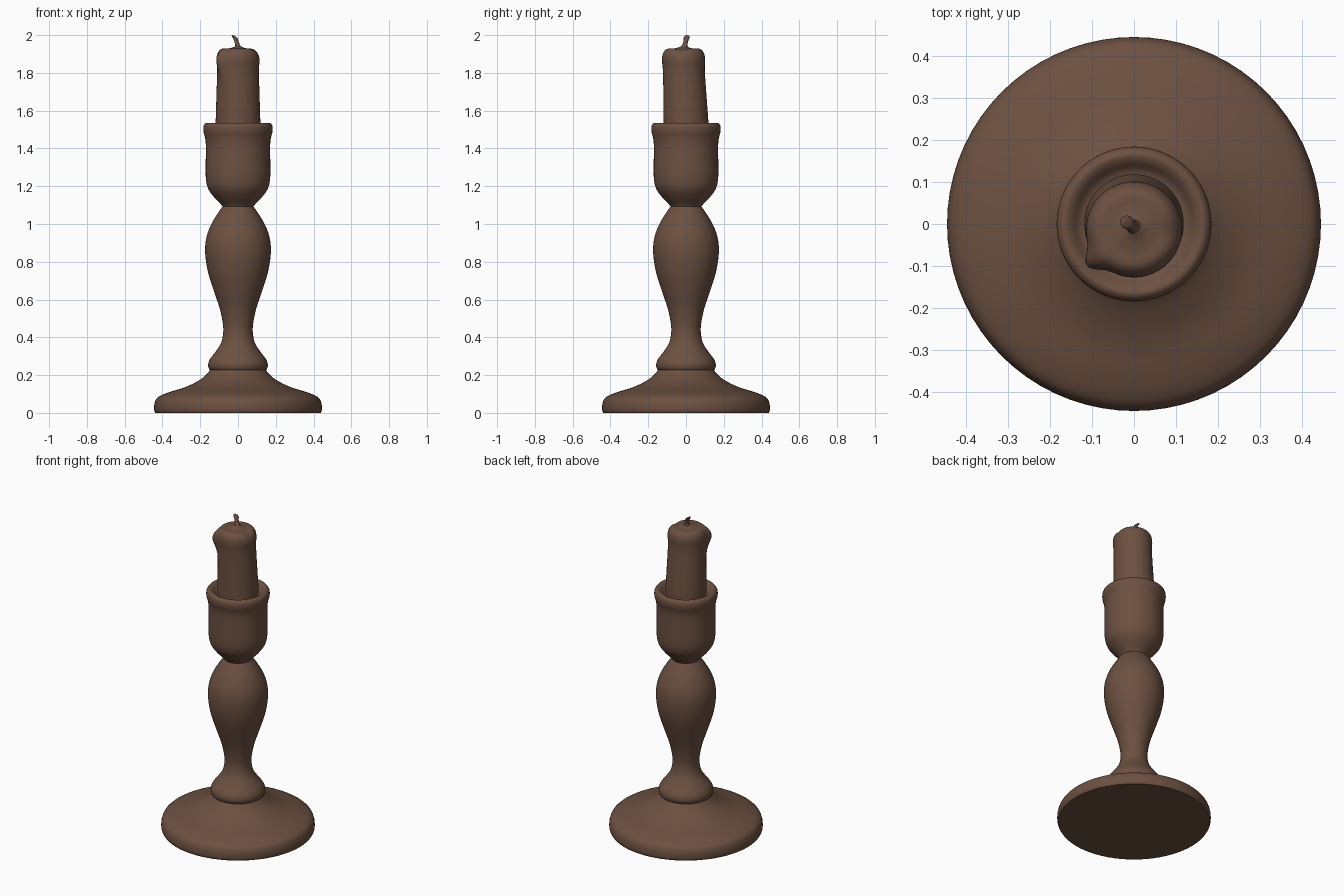
import bpy
import math
from mathutils import Vector

cube = bpy.data.objects.get("Cube")
if cube:
    bpy.data.objects.remove(cube, do_unlink=True)

brown = bpy.data.materials.new("dark brown")
brown.use_nodes = True
colour = (0.15, 0.081, 0.053, 1)
brown.diffuse_color = colour
brown.node_tree.nodes["Principled BSDF"].inputs["Base Color"].default_value = colour


def spline(points, steps):
    """Resample a profile of (radius, z) as a smooth curve through its points."""
    pts = [Vector(p) for p in points]
    pts = [pts[0]] + pts + [pts[-1]]
    out = []
    for a, b, c, d in zip(pts, pts[1:], pts[2:], pts[3:]):
        for i in range(steps):
            t = i / steps
            out.append(b + 0.5 * t * (c - a + t * (2 * a - 5 * b + 4 * c - d
                                                   + t * (3 * (b - c) + d - a))))
    return out + [pts[-1]]


def lathe(name, profile, sides=72, steps=4, warp=None):
    """Turn a profile around z, close both ends and optionally bend the result."""
    rings = spline(profile, steps)
    verts = []
    for r, z in rings:
        for s in range(sides):
            a = math.tau * s / sides
            p = Vector((r * math.cos(a), r * math.sin(a), z))
            verts.append(warp(p, a) if warp else p)
    faces = [(k * sides + s, k * sides + (s + 1) % sides,
              (k + 1) * sides + (s + 1) % sides, (k + 1) * sides + s)
             for k in range(len(rings) - 1) for s in range(sides)]
    faces.append(tuple(reversed(range(sides))))
    faces.append(tuple(range(len(verts) - sides, len(verts))))
    mesh = bpy.data.meshes.new(name)
    mesh.from_pydata(verts, [], faces)
    mesh.materials.append(brown)
    obj = bpy.data.objects.new(name, mesh)
    bpy.context.collection.objects.link(obj)
    bpy.ops.object.select_all(action='DESELECT')
    obj.select_set(True)
    bpy.context.view_layer.objects.active = obj
    bpy.ops.object.shade_smooth_by_angle(angle=math.radians(40))


# Wide foot
lathe("foot", [(0.438, 0), (0.444, 0.015), (0.442, 0.05), (0.425, 0.082), (0.37, 0.108),
               (0.28, 0.136), (0.21, 0.17), (0.17, 0.2), (0.145, 0.23)])

# Turned stem with a ring at the bottom and a swelling above
lathe("stem", [(0.143, 0.222), (0.153, 0.232), (0.158, 0.255), (0.148, 0.285), (0.118, 0.325),
               (0.09, 0.37), (0.079, 0.42), (0.08, 0.47), (0.096, 0.55), (0.129, 0.65),
               (0.16, 0.75), (0.174, 0.85), (0.167, 0.93), (0.141, 1.0), (0.105, 1.06),
               (0.08, 1.095)])

# Cup with a flared lip and a shallow hollow
lathe("candle_cup", [(0.078, 1.085), (0.092, 1.106), (0.125, 1.14), (0.157, 1.185),
                     (0.17, 1.24), (0.171, 1.32), (0.17, 1.41), (0.174, 1.455),
                     (0.183, 1.49), (0.182, 1.52), (0.168, 1.535), (0.15, 1.53),
                     (0.13, 1.512), (0.11, 1.505)])


def melt(p, a):
    """Lean the candle, add a wax drip at front right and sink part of the rim."""
    up = min(max((p.z - 1.55) / 0.3, 0), 1)
    off = math.atan2(math.sin(a - 3.8), math.cos(a - 3.8))
    drip = math.exp(-(off / 0.22) ** 2 - ((p.z - 1.86) / 0.065) ** 2)
    rim = math.hypot(p.x, p.y) / 0.11
    grow = 1 + 0.24 * drip
    dip = 0.012 * rim * math.exp(-((p.x - 0.09) ** 2 + (p.y + 0.01) ** 2) / 0.001)
    top = 1 if p.z > 1.88 else 0
    return Vector((p.x * grow, p.y * grow - 0.013 * up, p.z - dip * top))


# Candle with a rounded, partly melted top
lathe("candle", [(0.118, 1.49), (0.118, 1.55), (0.115, 1.65), (0.112, 1.75), (0.111, 1.82),
                 (0.114, 1.865), (0.111, 1.895), (0.1, 1.917), (0.083, 1.928),
                 (0.055, 1.929), (0.03, 1.934), (0.012, 1.942), (0.002, 1.945)], warp=melt)


def bend(p, a):
    """Curl the wick towards the right and back."""
    t = max(p.z - 1.92, 0) / 0.08
    return Vector((p.x + 0.004 - 0.026 * t ** 1.4, p.y - 0.013 + 0.02 * t, p.z - 0.5 * p.x * t))


# Wick
lathe("wick", [(0.03, 1.92), (0.018, 1.938), (0.013, 1.955), (0.013, 1.975),
               (0.016, 1.988), (0.012, 1.994), (0.002, 1.997)], sides=16, warp=bend)
